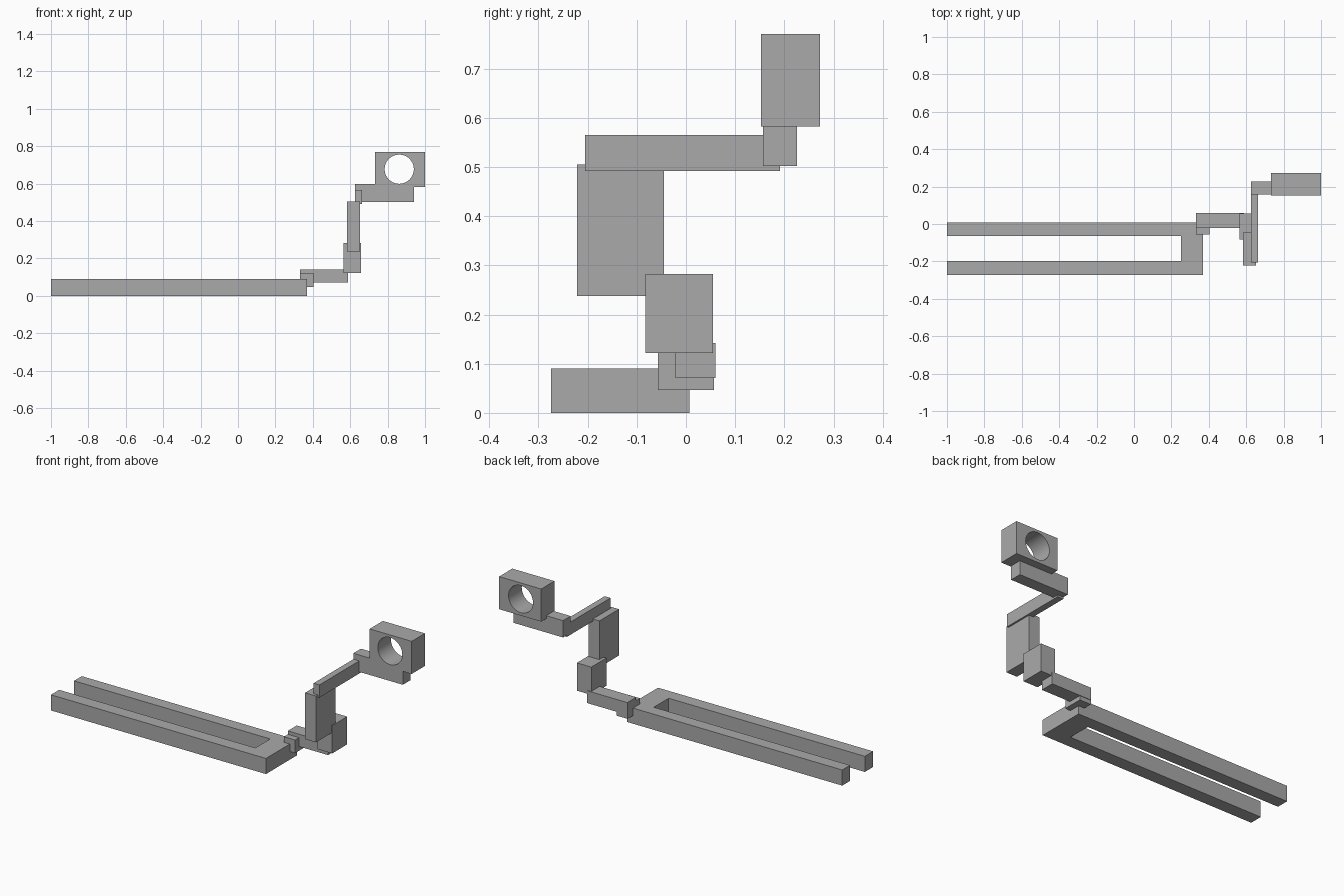
import bpy, bmesh, math
from mathutils import Matrix, Vector

cube = bpy.data.objects.get("Cube")
if cube:
    bpy.data.objects.remove(cube, do_unlink=True)

grey = bpy.data.materials.new("plain_grey")
grey.use_nodes = True
GREY = (0.4, 0.4, 0.4, 1)
grey.diffuse_color = GREY
grey.node_tree.nodes["Principled BSDF"].inputs["Base Color"].default_value = GREY


def add_object(name, bm):
    bmesh.ops.recalc_face_normals(bm, faces=bm.faces)
    mesh = bpy.data.meshes.new(name)
    bm.to_mesh(mesh)
    bm.free()
    mesh.materials.append(grey)
    obj = bpy.data.objects.new(name, mesh)
    bpy.context.collection.objects.link(obj)
    return obj


def box(name, x, y, z):
    """Box from its (min, max) range on each axis."""
    bm = bmesh.new()
    lo, hi = (Vector(c) for c in zip(x, y, z))
    size = Matrix.Diagonal((*(hi - lo), 1))
    bmesh.ops.create_cube(bm, size=1, matrix=Matrix.Translation((lo + hi) / 2) @ size)
    return add_object(name, bm)


# Two-pronged fork: flat U profile extruded upwards
outline = [(-1, -0.274), (0.37, -0.274), (0.37, 0.007), (-1, 0.007),
           (-1, -0.064), (0.25, -0.064), (0.25, -0.199), (-1, -0.199)]
bm = bmesh.new()
base = bm.faces.new([bm.verts.new((x, y, 0)) for x, y in outline])
top = bmesh.ops.extrude_face_region(bm, geom=[base])["geom"]
bmesh.ops.translate(bm, vec=(0, 0, 0.09),
                    verts=[v for v in top if isinstance(v, bmesh.types.BMVert)])
add_object("fork", bm)

# Chain of links rising from the fork to the head
box("fork_joint", (0.332, 0.404), (-0.057, 0.057), (0.047, 0.122))
box("lower_arm", (0.332, 0.588), (-0.021, 0.06), (0.071, 0.142))
box("elbow_block", (0.565, 0.657), (-0.082, 0.055), (0.122, 0.282))
box("upright_post", (0.583, 0.652), (-0.222, -0.045), (0.238, 0.505))
box("cross_arm", (0.625, 0.662), (-0.205, 0.191), (0.492, 0.565))
box("head_bracket", (0.625, 0.94), (0.157, 0.226), (0.502, 0.599))

# Head block with a round hole bored front to back
head = box("bored_head", (0.732, 1), (0.152, 0.272), (0.582, 0.77))
bm = bmesh.new()
bmesh.ops.create_cone(bm, cap_ends=True, segments=64, radius1=0.078, radius2=0.078, depth=0.4,
                      matrix=Matrix.Translation((0.862, 0.21, 0.677))
                      @ Matrix.Rotation(math.pi / 2, 4, "X"))
cutter = add_object("hole_cutter", bm)
cutter.hide_render = True
bore = head.modifiers.new("bore", "BOOLEAN")
bore.operation = "DIFFERENCE"
bore.solver = "EXACT"
bore.object = cutter

# Apply the bore, drop the cutter and smooth the hole wall
depsgraph = bpy.context.evaluated_depsgraph_get()
bored = bpy.data.meshes.new_from_object(head.evaluated_get(depsgraph))
head.modifiers.clear()
head.data = bored
bpy.data.objects.remove(cutter, do_unlink=True)
for obj in bpy.context.selected_objects:
    obj.select_set(False)
head.select_set(True)
bpy.context.view_layer.objects.active = head
bpy.ops.object.shade_smooth_by_angle(angle=math.radians(30))
